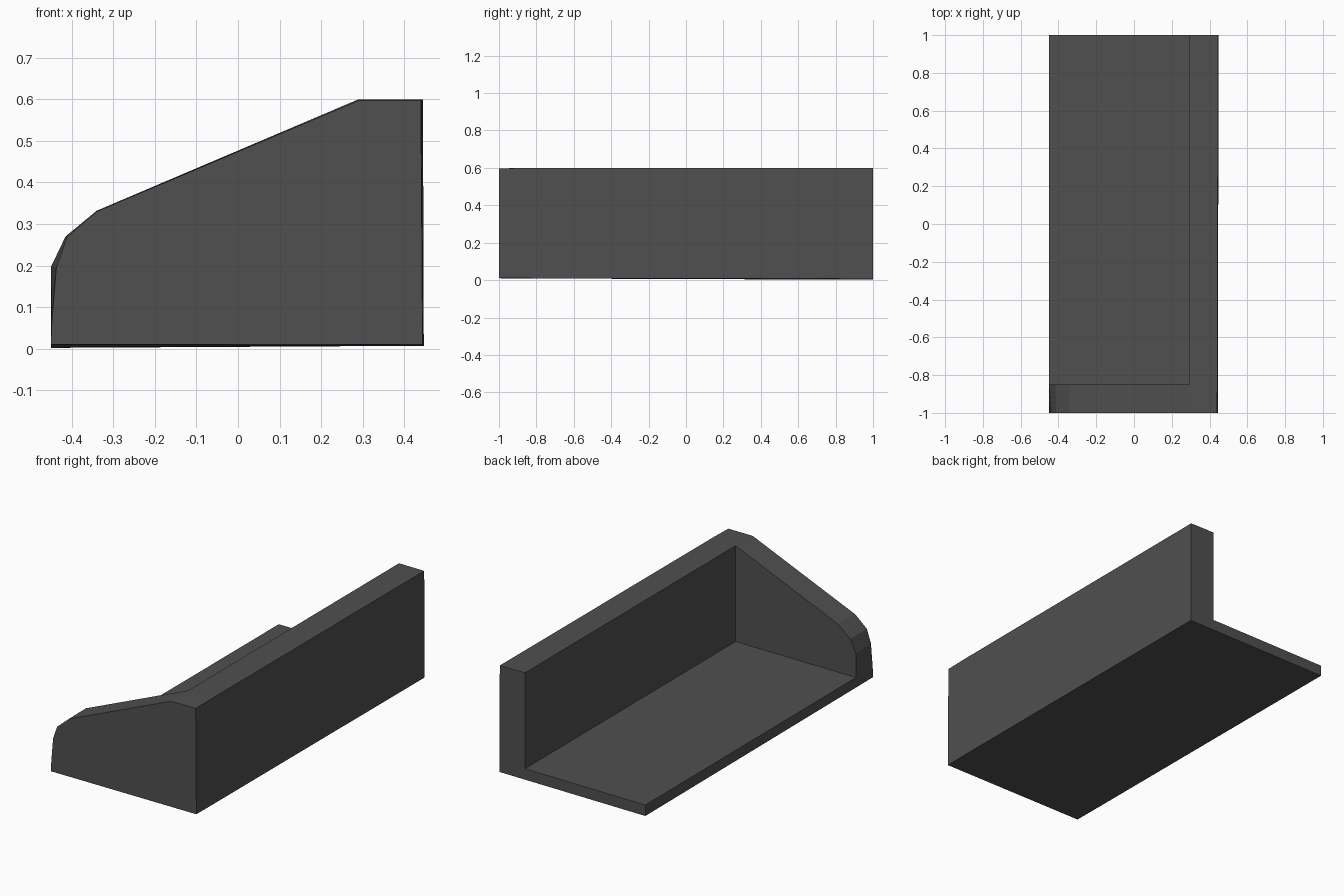
import bpy, bmesh

if "Cube" in bpy.data.objects:
    bpy.data.objects.remove(bpy.data.objects["Cube"])

mat = bpy.data.materials.new("dark grey")
mat.diffuse_color = (0.08, 0.08, 0.08, 1)
mat.use_nodes = True
mat.node_tree.nodes["Principled BSDF"].inputs["Base Color"].default_value = mat.diffuse_color

# Cross-sections (x, z): the arm end, the arm's inner plane, and the open end
front = [(-0.45, 0.01), (-0.448, 0.065), (-0.437, 0.195), (-0.412, 0.268), (-0.34, 0.33),
         (0.29, 0.597), (0.44, 0.597), (0.444, 0.01)]
mid = [(-0.45, 0.009), (-0.45, 0.065), (-0.45, 0.197), (-0.415, 0.27), (-0.34, 0.332),
       (0.29, 0.6), (0.441, 0.599), (0.445, 0.01)]
INNER = (0.29, 0.067)
L_IDS = [0, 1, 5, 6, 7]
back = {0: (-0.45, 0.002), 1: (-0.45, 0.063), 5: (0.29, 0.6), 6: (0.445, 0.599), 7: (0.447, 0.007)}

bm = bmesh.new()


def ring(points, y):
    return [bm.verts.new((x, y, z)) for x, z in points]


F = ring(front, -1)
M = ring(mid, -0.85)
corner = bm.verts.new((INNER[0], -0.85, INNER[1]))
B = {k: bm.verts.new((p[0], 1, p[1])) for k, p in back.items()}
corner_b = bm.verts.new((INNER[0], 1, INNER[1]))

# Side arm: outer end, skin and inner face
bm.faces.new(F)
for i in range(8):
    j = (i + 1) % 8
    bm.faces.new((F[i], F[j], M[j], M[i]))
bm.faces.new((M[1], M[2], M[3], M[4], M[5], corner))

# Floor slab and long wall: L-shaped section run to the open end
l_mid = [M[0], M[1], corner, M[5], M[6], M[7]]
l_back = [B[0], B[1], corner_b, B[5], B[6], B[7]]
for i in range(6):
    j = (i + 1) % 6
    bm.faces.new((l_mid[i], l_mid[j], l_back[j], l_back[i]))
bm.faces.new(l_back)

bmesh.ops.recalc_face_normals(bm, faces=bm.faces[:])
mesh = bpy.data.meshes.new("corner_shell")
bm.to_mesh(mesh)
bm.free()
mesh.materials.append(mat)
bpy.context.collection.objects.link(bpy.data.objects.new("corner_shell", mesh))
